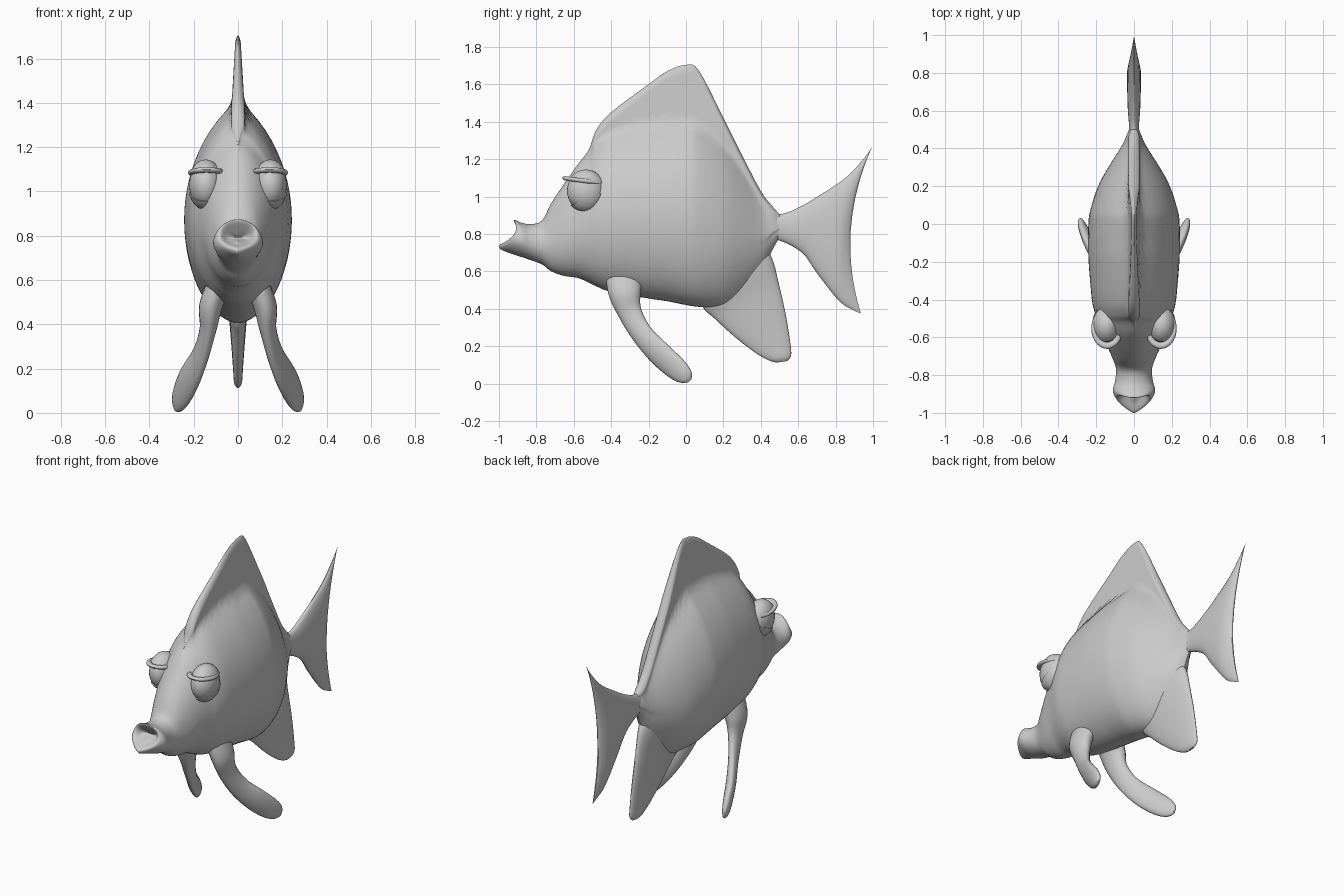
import bpy, bmesh, math
from mathutils import Vector, Matrix

if "Cube" in bpy.data.objects:
    bpy.data.objects.remove(bpy.data.objects["Cube"])

grey = bpy.data.materials.new("plain grey")
grey.diffuse_color = (0.6, 0.6, 0.6, 1)
grey.use_nodes = True
grey.node_tree.nodes["Principled BSDF"].inputs["Base Color"].default_value = grey.diffuse_color


def smooth_rows(rows, n=4):
    """Catmull-Rom interpolation through rows of numbers."""
    out = []
    for i in range(len(rows) - 1):
        p = [rows[max(0, min(len(rows) - 1, i + k))] for k in (-1, 0, 1, 2)]
        for j in range(n):
            t = j / n
            out.append([0.5 * (2 * b + (c - a) * t + (2 * a - 5 * b + 4 * c - d) * t * t
                               + (3 * b - a - 3 * c + d) * t ** 3) for a, b, c, d in zip(*p)])
    return out + [list(rows[-1])]


def ramp(v, a, b):
    t = max(0, min(1, (v - a) / (b - a)))
    return t * t * (3 - 2 * t)


def finish(name, bm, angle=50):
    bmesh.ops.recalc_face_normals(bm, faces=bm.faces)
    me = bpy.data.meshes.new(name)
    bm.to_mesh(me)
    bm.free()
    ob = bpy.data.objects.new(name, me)
    bpy.context.collection.objects.link(ob)
    me.materials.append(grey)
    bpy.ops.object.select_all(action='DESELECT')
    ob.select_set(True)
    bpy.context.view_layer.objects.active = ob
    bpy.ops.object.shade_smooth_by_angle(angle=math.radians(angle))
    return ob


def loft(name, rings, closed=False):
    """Skin between rings; the ends are capped with strips across each ring."""
    bm = bmesh.new()
    vs = [[bm.verts.new(p) for p in r] for r in rings]
    n = len(vs[0])
    for a, b in zip(vs, vs[1:] + vs[:1] if closed else vs[1:]):
        for i in range(n):
            j = (i + 1) % n
            bm.faces.new((a[i], a[j], b[j], b[i]))
    for r in ([] if closed else (vs[0], vs[-1])):
        for i in range(n // 2):
            quad = [r[i], r[i + 1], r[n - i - 1], r[(n - i) % n]]
            bm.faces.new(list(dict.fromkeys(quad)))
    return finish(name, bm)


# Body with mouth and dorsal fin: y, bottom, body top, fin top, half width, mouth slant
BODY = [
    (-.875, .775, .80, .80, .02, .05), (-.89, .76, .82, .82, .05, .06),
    (-.92, .74, .866, .866, .08, .078), (-.912, .715, .873, .873, .1, .075),
    (-.88, .69, .86, .86, .112, .04), (-.83, .665, .852, .852, .1, .015),
    (-.77, .637, .872, .872, .095, 0), (-.72, .6, .965, .965, .11, 0),
    (-.65, .575, 1.07, 1.07, .14, 0), (-.58, .565, 1.17, 1.17, .165, 0),
    (-.52, .54, 1.235, 1.25, .187, 0), (-.48, .52, 1.29, 1.355, .203, 0),
    (-.4, .49, 1.345, 1.45, .223, 0), (-.2, .455, 1.39, 1.6, .24, 0),
    (-.1, .44, 1.395, 1.67, .243, 0), (0, .42, 1.395, 1.704, .241, 0),
    (.07, .41, 1.38, 1.672, .232, 0), (.2, .405, 1.28, 1.42, .19, 0),
    (.3, .46, 1.15, 1.22, .135, 0), (.4, .58, .98, 1.03, .07, 0),
    (.46, .71, .9, .95, .035, 0), (.5, .78, .88, .905, .024, 0)]


def body_ring(y, zb, zt, zf, w, slant, n=40):
    zc = zb + .45 * (zt - zb)
    # flanks grow leaner toward the back, the rear belly and the lower lip
    upper = .5 + .25 * ramp(y, -.7, -.4)
    lower = .5 + .35 * ramp(y, .05, .35) + .3 * ramp(-y, .85, .91)
    side = []
    for i in range(n + 1):
        f = (1 - math.cos(math.pi * i / n)) / 2
        z = zb + (zf - zb) * f
        u = (z - zc) / ((zt - zc) if z > zc else (zc - zb))
        x = w * max(0, 1 - u * u) ** (upper if z > zc else lower)
        if zf - zt > .004 and z > zc:
            thin = max(.01, min(.03, .03 - .06 * (z - 1.38)))
            thin *= min(1, math.sqrt(max(0, zf - z) / .03), (zf - zt) / .05)
            x = (x ** 2.5 + thin ** 2.5) ** .4
        bulge = 4 * f * (1 - f)
        side.append((x, y - slant * (1 - f - .55 * bulge), z))
    return side + [(-x, a, b) for x, a, b in side[-2:0:-1]]


loft("body", [body_ring(*r) for r in smooth_rows(BODY)])


# Flat fins: edge A (y, z), edge B (y, z), half thickness, inward bow
def flat_fin(name, rows, n=32):
    rings = []
    for ya, za, yb, zb, h, bow in smooth_rows(rows):
        ring = []
        for i in range(n):
            a = 2 * math.pi * i / n
            f = (1 - math.cos(a)) / 2
            ring.append((h * math.sin(a), ya + (yb - ya) * f - bow * math.sin(a) ** 2,
                         za + (zb - za) * f))
        rings.append(ring)
    return loft(name, rings)


flat_fin("tail_fin", [
    (.40, .93, .40, .76, .04, 0), (.5, .905, .49, .768, .026, 0), (.6, .94, .62, .7, .033, 0),
    (.72, 1.01, .7, .59, .036, 0), (.86, 1.105, .82, .44, .036, .03),
    (.96, 1.215, .9, .39, .02, .07), (.997, 1.27, .935, .375, .004, .085)])
flat_fin("anal_fin", [
    (.04, .56, .36, .82, .08, 0), (.085, .415, .455, .68, .062, 0), (.15, .35, .495, .54, .042, 0),
    (.26, .25, .535, .36, .03, 0), (.37, .165, .557, .22, .022, 0),
    (.44, .125, .562, .15, .018, 0), (.485, .112, .54, .12, .006, 0)])

# Paired lower fins: x, y, z, half width, half thickness, outward tilt
PELVIC = [(.07, -.33, .62, .105, .06, 0), (.12, -.328, .49, .088, .055, 0),
          (.135, -.3, .38, .064, .038, .005), (.168, -.235, .265, .058, .032, .015),
          (.218, -.14, .16, .064, .034, .025), (.256, -.05, .078, .06, .03, .02),
          (.275, .0, .036, .042, .02, .01), (.28, .022, .016, .012, .006, 0)]


def pelvic_fin(name, s):
    rows = smooth_rows(PELVIC, 5)
    rings = []
    for k, (x, y, z, w, t, tilt) in enumerate(rows):
        a, b = rows[max(0, k - 1)], rows[min(len(rows) - 1, k + 1)]
        d = Vector((0, b[1] - a[1], b[2] - a[2])).normalized()
        rings.append([(s * (x + t * math.cos(q) + tilt * math.sin(q)),
                       y - d.z * w * math.sin(q), z + d.y * w * math.sin(q))
                      for q in (2 * math.pi * i / 20 for i in range(20))])
    loft(name, rings)


# Eyes with lids and brims
def eye_part(name, s, size, cut=None):
    bm = bmesh.new()
    bmesh.ops.create_uvsphere(bm, u_segments=32, v_segments=20, radius=1)
    bm.transform(Matrix.Translation((s * .146, -.536, 1.03)) @ Matrix.Diagonal((*size, 1)))
    if cut:
        r = bmesh.ops.bisect_plane(bm, geom=bm.verts[:] + bm.edges[:] + bm.faces[:],
                                   plane_co=cut[0], plane_no=cut[1], clear_inner=True)
        bmesh.ops.contextual_create(bm, geom=[e for e in r["geom_cut"]
                                              if isinstance(e, bmesh.types.BMEdge)])
    finish(name, bm, 35)


def brim(name, s):
    rings = []
    for i in range(40):
        a = 2 * math.pi * i / 40
        ring = []
        for j in range(10):
            q = 2 * math.pi * j / 10
            r = 1 + .2 * math.cos(q)
            y = -.553 + .09 * r * math.sin(a)
            ring.append((s * (.142 + .07 * r * math.cos(a)), y,
                         1.085 - .13 * (y + .553) + .012 * math.sin(q)))
        rings.append(ring)
    loft(name, rings, True)


for label, s in (("left", -1), ("right", 1)):
    pelvic_fin(label + "_pelvic_fin", s)
    eye_part(label + "_eye", s, (.074, .1, .106))
    eye_part(label + "_upper_lid", s, (.08, .106, .114), ((0, -.553, 1.085), (0, .13, 1)))
    eye_part(label + "_lower_lid", s, (.08, .106, .114), ((0, -.536, .985), (0, .38, -1)))
    brim(label + "_eye_brim", s)
